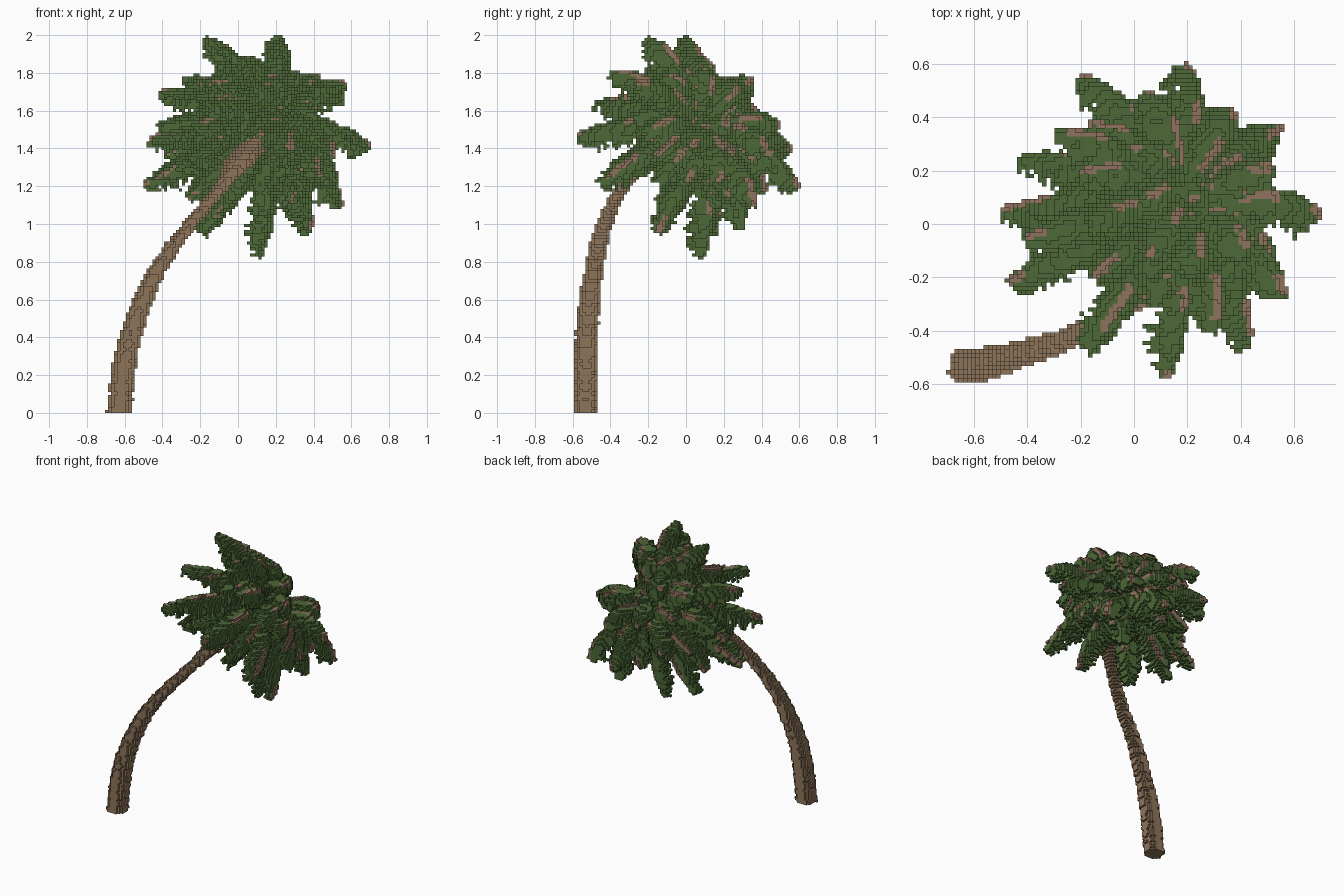
import bpy, bmesh, math, random
from mathutils import Vector

cube = bpy.data.objects.get("Cube")
if cube:
    bpy.data.objects.remove(cube, do_unlink=True)

random.seed(4)
S = 2 / 128                                   # size of one block
CROWN = Vector((0.12, 0.05, 1.47))            # where the fronds meet
AXIS = Vector((0.60, 0.52, 0.60)).normalized()  # way the crown leans


def material(name, rgb):
    m = bpy.data.materials.new(name)
    m.use_nodes = True
    m.diffuse_color = (*rgb, 1)
    m.node_tree.nodes["Principled BSDF"].inputs["Base Color"].default_value = (*rgb, 1)
    return m


BARK = material("bark brown", (0.270, 0.176, 0.102))
STEM = material("stem brown", (0.275, 0.168, 0.112))
LEAF = material("leaf green", (0.074, 0.140, 0.038))


def cell(p):
    return tuple(math.floor(v / S) for v in p)


def inside(c):
    return -45 <= c[0] < 45 and -38 <= c[1] < 39 and 0 <= c[2] < 128


def catmull(pts, n):
    """Smooth samples through a list of 4D points (x, y, z, radius)."""
    pts = [Vector(p) for p in pts]
    pts = [2 * pts[0] - pts[1]] + pts + [2 * pts[-1] - pts[-2]]
    for a, b, c, d in zip(pts, pts[1:], pts[2:], pts[3:]):
        for i in range(n):
            t = i / n
            yield 0.5 * (2 * b + (c - a) * t + (2 * a - 5 * b + 4 * c - d) * t * t
                         + (3 * b - a - 3 * c + d) * t ** 3)


# Trunk: curved, tapering, slightly ridged
trunk = set()
PATH = [(-0.628, -0.53, 0.0, 0.064), (-0.608, -0.53, 0.2, 0.064), (-0.57, -0.525, 0.4, 0.060),
        (-0.50, -0.51, 0.6, 0.054), (-0.402, -0.48, 0.8, 0.048), (-0.25, -0.43, 1.0, 0.043),
        (-0.085, -0.335, 1.2, 0.043), (0.035, -0.19, 1.36, 0.085), (0.12, 0.05, 1.47, 0.06)]
for k, p in enumerate(catmull(PATH, 24)):
    r = p.w * (1.0 + 0.06 * math.sin(k * 0.9))
    n = int(r / S) + 2
    c = cell(p.xyz)
    for i in range(-n, n + 1):
        for j in range(-n, n + 1):
            q = (c[0] + i, c[1] + j, c[2])
            if math.hypot((q[0] + .5) * S - p.x, (q[1] + .5) * S - p.y) < r and inside(q):
                trunk.add(q)
trunk.add((-45, -36, 0))           # root nub

# Fronds: a brown midrib with drooping leaflets on both sides
leaves, stems = set(), set()


def frond(tip, lift, width):
    tip = Vector(tip)
    d = tip - CROWN
    mid = CROWN + d * 0.55 + AXIS * lift
    n = int((d.length + lift * 0.6) / S * 1.8)
    phase = random.uniform(0, 6.28)
    for i in range(n + 1):
        t = i / n
        p = CROWN * (1 - t) ** 2 + mid * (2 * t * (1 - t)) + tip * t * t
        tan = ((mid - CROWN) * (1 - t) + (tip - mid) * t).normalized()
        out = p - (CROWN - AXIS * 0.30)
        out = (out - tan * out.dot(tan)).normalized()
        side = tan.cross(out)
        # Midrib shows on the ridge in broken stretches
        c = cell(p)
        if inside(c):
            leaves.add(c)
        if t > 0.25 and math.sin(t * 11 + phase) > 0.1:
            for off in (Vector(), side * S, out * S * 0.6):
                c = cell(p + off)
                if inside(c):
                    stems.add(c)
        # Leaflets, longest mid frond, with gaps and ragged ends
        w = width * min(1, 0.35 + t * 2.2) * min(1, 0.42 + (1 - t) * 3.8)
        for s in (-1, 1):
            wl = w * random.uniform(0.55, 1.12)
            droop = random.uniform(0.35, 0.75)
            steps = int(wl / S * 2) + 1
            for j in range(steps + 1):
                u = j / steps
                q = p + (side * s * (0.85 - 0.25 * u) + tan * 0.25 - out * (0.12 + droop * u)) * wl * u
                c = cell(q)
                if inside(c):
                    leaves.add(c)


# Long fronds, by where the tip ends
LONG = [(0.12, 0.09, 0.83), (-0.18, 0.16, 0.95), (0.38, -0.14, 0.96), (0.36, 0.30, 0.98),
        (0.54, 0.36, 1.10), (0.19, 0.59, 1.20), (0.69, 0.04, 1.41), (0.56, -0.26, 1.74),
        (0.43, -0.45, 1.22), (0.13, -0.57, 1.47), (-0.17, -0.47, 1.65), (-0.49, 0.05, 1.22),
        (-0.46, -0.22, 1.45), (-0.40, -0.06, 1.70), (-0.28, 0.34, 1.77), (-0.42, 0.25, 1.52),
        (-0.19, 0.55, 1.40), (-0.16, 0.00, 1.985), (0.22, -0.20, 1.985), (0.05, 0.49, 1.52),
        (0.42, -0.12, 1.78), (0.30, -0.40, 1.80), (-0.05, 0.33, 1.22), (0.53, -0.14, 1.22),
        (0.36, 0.43, 1.40)]
for tip in LONG:
    frond(tip, 0.24, 0.12)

# Shorter fronds fill between the long ones
SHORT = [(0.25, -0.34, 1.34), (-0.04, -0.02, 1.08), (0.26, 0.20, 1.08), (0.48, 0.18, 1.22),
         (0.52, 0.20, 1.48), (0.50, -0.22, 1.48), (-0.38, 0.08, 1.38), (-0.28, -0.14, 1.34),
         (-0.26, 0.14, 1.14), (-0.24, 0.28, 1.32), (0.08, 0.42, 1.18), (0.03, 0.08, 1.88),
         (0.00, 0.28, 1.74), (-0.14, -0.20, 1.74), (0.08, -0.30, 1.74), (0.28, -0.10, 1.12),
         (0.22, 0.08, 1.82), (0.06, -0.12, 1.88)]
for tip in SHORT:
    frond(tip, 0.26, 0.12)

# Inner fronds close the dome around the crown axis
U = AXIS.cross(Vector((0, 0, 1))).normalized()
V = U.cross(AXIS)
for count, reach, height, lift in ((11, 0.44, 0.06, 0.28), (7, 0.30, 0.12, 0.22)):
    for i in range(count):
        a = 2 * math.pi * (i + 0.3 * count) / count + random.uniform(-0.15, 0.15)
        frond(CROWN + (U * math.cos(a) + V * math.sin(a)) * reach + AXIS * height, lift, 0.12)

stems -= trunk
leaves -= trunk | stems
solid = trunk | stems | leaves

# Block meshes: only faces next to empty space are kept
SIDES = []
for ax in range(3):
    for sgn in (0, 1):
        b, c = (ax + 1) % 3, (ax + 2) % 3
        quad = []
        for m, n in ((0, 0), (1, 0), (1, 1), (0, 1)):
            v = [0, 0, 0]
            v[ax], v[b], v[c] = sgn, m, n
            quad.append(tuple(v))
        step = [0, 0, 0]
        step[ax] = 2 * sgn - 1
        SIDES.append((step, quad if sgn else quad[::-1]))


def build(name, cells, mat):
    bm = bmesh.new()
    verts = {}
    for x, y, z in sorted(cells):
        for (dx, dy, dz), quad in SIDES:
            if (x + dx, y + dy, z + dz) in solid:
                continue
            face = []
            for i, j, k in quad:
                key = (x + i, y + j, z + k)
                if key not in verts:
                    verts[key] = bm.verts.new([v * S for v in key])
                face.append(verts[key])
            bm.faces.new(face)
    mesh = bpy.data.meshes.new(name)
    bm.to_mesh(mesh)
    bm.free()
    mesh.materials.append(mat)
    bpy.context.collection.objects.link(bpy.data.objects.new(name, mesh))


build("trunk", trunk, BARK)
build("frond_leaves", leaves, LEAF)
build("frond_stems", stems, STEM)
